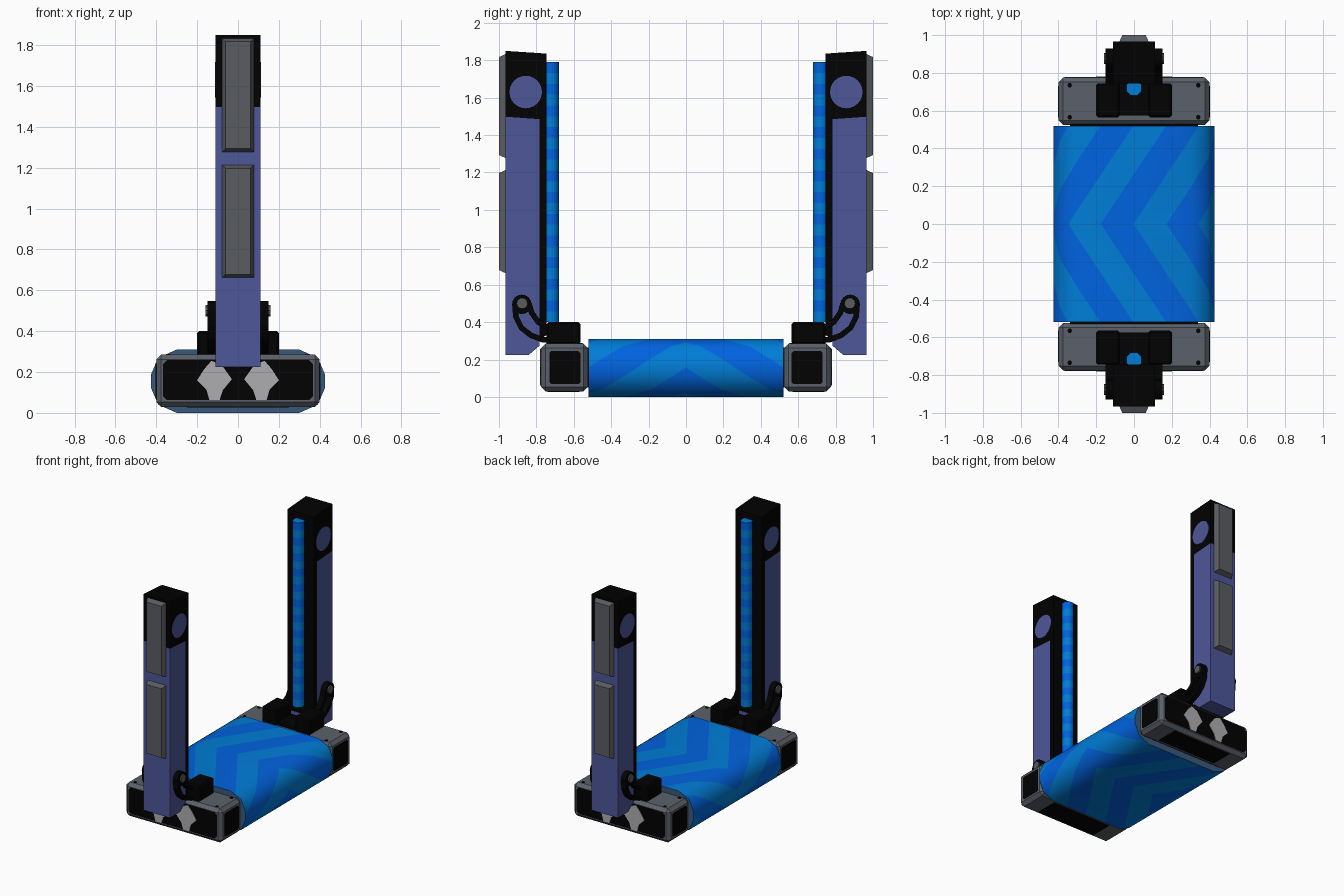
import bpy, bmesh, math
from mathutils import Vector

if "Cube" in bpy.data.objects:
    bpy.data.objects.remove(bpy.data.objects["Cube"])


def material(name, rgb):
    m = bpy.data.materials.new(name)
    m.diffuse_color = (*rgb, 1)
    m.use_nodes = True
    m.node_tree.nodes["Principled BSDF"].inputs["Base Color"].default_value = m.diffuse_color
    return m


LIGHT_BLUE = material("light blue", (0.0, 0.205, 0.68))
DEEP_BLUE = material("deep blue", (0.0, 0.125, 0.74))
RIM_BLUE = material("rim blue", (0.04, 0.10, 0.20))
PURPLE = material("dusty purple", (0.075, 0.095, 0.32))
GREY = material("slate grey", (0.105, 0.12, 0.145))
PANEL_GREY = material("panel grey", (0.10, 0.108, 0.12))
BLACK = material("black", (0.0005, 0.0005, 0.0005))
SILVER = material("silver", (0.42, 0.42, 0.44))


def finish(name, bm, mats, smooth=0):
    bmesh.ops.recalc_face_normals(bm, faces=bm.faces)
    me = bpy.data.meshes.new(name)
    bm.to_mesh(me)
    bm.free()
    for m in mats:
        me.materials.append(m)
    ob = bpy.data.objects.new(name, me)
    bpy.context.collection.objects.link(ob)
    if smooth:
        bpy.ops.object.select_all(action='DESELECT')
        bpy.context.view_layer.objects.active = ob
        ob.select_set(True)
        bpy.ops.object.shade_smooth_by_angle(angle=math.radians(smooth))
    return ob


def prism(name, pts, axis, lo, hi, mat, side=1, bevel=0.0):
    """Extrude a 2D outline along an axis; side=-1 mirrors it in y."""
    bm = bmesh.new()

    def co(a, b, d):
        x, y, z = {"x": (d, a, b), "y": (a, d, b), "z": (a, b, d)}[axis]
        return x, y * side, z
    f0 = [bm.verts.new(co(a, b, lo)) for a, b in pts]
    f1 = [bm.verts.new(co(a, b, hi)) for a, b in pts]
    bm.faces.new(f0)
    bm.faces.new(f1)
    n = len(pts)
    for i in range(n):
        j = (i + 1) % n
        bm.faces.new((f0[i], f0[j], f1[j], f1[i]))
    bmesh.ops.recalc_face_normals(bm, faces=bm.faces)
    if bevel:
        bmesh.ops.bevel(bm, geom=bm.edges[:], offset=bevel, segments=1,
                        affect='EDGES', profile=0.5)
    return finish(name, bm, [mat])


def box(name, x, y, z, mat, side=1, bevel=0.0):
    pts = [(x[0], y[0]), (x[1], y[0]), (x[1], y[1]), (x[0], y[1])]
    return prism(name, pts, "z", z[0], z[1], mat, side, bevel)


def circle(cx, cy, r, n, phase=0.0):
    return [(cx + r * math.cos(2 * math.pi * i / n + phase),
             cy + r * math.sin(2 * math.pi * i / n + phase)) for i in range(n)]


def chamfered(x0, x1, z0, z1, c):
    return [(x0 + c, z0), (x1 - c, z0), (x1, z0 + c), (x1, z1 - c),
            (x1 - c, z1), (x0 + c, z1), (x0, z1 - c), (x0, z0 + c)]


def ribbon(path, w):
    """Outline of constant width around an open path."""
    left, right = [], []
    for i, p in enumerate(path):
        a, b = Vector(path[max(i - 1, 0)]), Vector(path[min(i + 1, len(path) - 1)])
        t = (b - a).normalized()
        n = Vector((-t.y, t.x)) * w / 2
        left.append(tuple(Vector(p) + n))
        right.append(tuple(Vector(p) - n))
    return left + right[::-1]


# Belt: unrolled strip cut along chevron lines, then wrapped round the profile
half = [(0.3, 0.31), (0.39, 0.27), (0.425, 0.19), (0.425, 0.12), (0.39, 0.04), (0.3, 0)]
loop = [(-0.3, 0.31)] + half + [(-x, z) for x, z in half[::-1]]
cum = [0]
for p, q in zip(loop, loop[1:]):
    cum.append(cum[-1] + math.dist(p, q))
P, L = cum[-1], 0.52
W = P / 12
K = 2 * W / L


def wrap(s):
    for i in range(len(cum) - 1):
        if s <= cum[i + 1] + 1e-6:
            t = (s - cum[i]) / (cum[i + 1] - cum[i])
            return [loop[i][k] + t * (loop[i + 1][k] - loop[i][k]) for k in (0, 1)]
    return loop[-1]


bm = bmesh.new()
bm.faces.new([bm.verts.new(v) for v in ((0, 0, 0), (P, 0, 0), (P, L, 0), (0, L, 0))])
cuts = [((c, 0, 0), (1, 0, 0)) for c in cum[1:-1]]
cuts += [((j * W - 0.05, 0, 0), (1, -K, 0)) for j in range(-3, 14)]
for co, no in cuts:
    bmesh.ops.bisect_plane(bm, geom=bm.verts[:] + bm.edges[:] + bm.faces[:],
                           plane_co=co, plane_no=no, dist=1e-5)
for f in bm.faces:
    c = f.calc_center_median()
    f.material_index = math.floor((c.x - K * c.y + 0.05) / W) % 2
dup = bmesh.ops.duplicate(bm, geom=bm.verts[:] + bm.edges[:] + bm.faces[:])["geom"]
for v in dup:
    if isinstance(v, bmesh.types.BMVert):
        v.co.y *= -1
for v in bm.verts:
    x, z = wrap(v.co.x)
    v.co = (x, v.co.y, z)
bmesh.ops.remove_doubles(bm, verts=bm.verts, dist=1e-4)
caps = bmesh.ops.holes_fill(bm, edges=[e for e in bm.edges if e.is_boundary], sides=0)["faces"]
for f in caps:
    f.material_index = 2
finish("striped_belt", bm, [LIGHT_BLUE, DEEP_BLUE, RIM_BLUE], 50)

for side, end in ((-1, "front"), (1, "back")):
    # End housing with its inset panels
    box(f"{end}_hub", (-0.34, 0.34), (0.51, 0.56), (0.05, 0.265), BLACK, side)
    box(f"{end}_housing", (-0.4, 0.4), (0.525, 0.775), (0.03, 0.285), GREY, side, 0.024)
    prism(f"{end}_face_panel", chamfered(-0.368, 0.368, 0.062, 0.258, 0.02), "y",
          0.774, 0.778, BLACK, side)
    for m in (-1, 1):
        patch = [(0.03, 0.165), (0.08, 0.235), (0.13, 0.255), (0.165, 0.215),
                 (0.2, 0.16), (0.155, 0.115), (0.14, 0.062), (0.09, 0.062), (0.075, 0.11)]
        prism(f"{end}_face_patch", [(m * x, z) for x, z in patch], "y",
              0.777, 0.781, SILVER, side)
        prism(f"{end}_side_panel", chamfered(0.565, 0.73, 0.068, 0.245, 0.01), "x",
              m * 0.399, m * 0.403, BLACK, side)
        for y in (0.565, 0.735):
            prism(f"{end}_screw", circle(m * 0.34, y, 0.013, 6), "z", 0.284, 0.288, BLACK, side)
    box(f"{end}_base_panel", (-0.25, 0.25), (0.57, 0.74), (0.026, 0.031), BLACK, side)

    # Bracket with curved hinge arms and bolts
    box(f"{end}_bracket_plate", (-0.19, 0.19), (0.575, 0.745), (0.28, 0.305), BLACK, side)
    for m in (-1, 1):
        x = sorted((m * 0.075, m * 0.2))
        box(f"{end}_bracket_block", x, (0.565, 0.745), (0.28, 0.4), BLACK, side, 0.01)
        outer = [(0.915, 0.5), (0.91, 0.43), (0.88, 0.37), (0.83, 0.33), (0.77, 0.307), (0.68, 0.3)]
        inner = [(0.84, 0.5), (0.825, 0.45), (0.79, 0.40), (0.74, 0.37), (0.68, 0.36)]
        for path in (outer, inner):
            prism(f"{end}_hinge_arm", ribbon(path, 0.03), "x", m * 0.105, m * 0.15, BLACK, side)
        prism(f"{end}_hinge_eye", circle(0.878, 0.495, 0.052, 16), "x",
              m * 0.105, m * 0.15, BLACK, side)
        prism(f"{end}_hinge_bolt", circle(0.876, 0.5, 0.03, 10), "x",
              m * 0.14, m * 0.16, PANEL_GREY, side)

    # Tower body, dark spine and dark cap
    prism(f"{end}_tower_body", [(0.965, 0.225), (0.84, 0.225), (0.782, 0.275),
                                (0.782, 1.485), (0.965, 1.498)], "x", -0.11, 0.11, PURPLE, side)
    prism(f"{end}_tower_spine", [(0.745, 0.33), (0.782, 0.31), (0.782, 1.838), (0.745, 1.835)],
          "x", -0.11, 0.11, BLACK, side)
    prism(f"{end}_tower_cap", [(0.782, 1.485), (0.965, 1.498), (0.965, 1.85), (0.782, 1.838)],
          "x", -0.11, 0.11, BLACK, side)
    for m in (-1, 1):
        prism(f"{end}_cap_disc", circle(0.857, 1.63, 0.087, 24), "x",
              m * 0.109, m * 0.1115, PURPLE, side)

    # Raised grey plates on the outer face
    for z0, z1 in ((0.66, 1.215), (1.275, 1.835)):
        bm = bmesh.new()
        rings = []
        for y, c in ((0.96, 0), (1.0, 0.018)):
            rings.append([bm.verts.new((x, y * side, z)) for x, z in (
                (-0.08 + c, z0 + c), (0.08 - c, z0 + c), (0.08 - c, z1 - c), (-0.08 + c, z1 - c))])
        for r in rings:
            bm.faces.new(r)
        for i in range(4):
            j = (i + 1) % 4
            bm.faces.new((rings[0][i], rings[0][j], rings[1][j], rings[1][i]))
        finish(f"{end}_outer_plate", bm, [PANEL_GREY])

    # Banded light tube on the inner face
    bm = bmesh.new()
    ring = circle(0, 0.72 * side, 0.043, 8, math.pi / 8)
    n = 24
    rows = [[bm.verts.new((x, y, 0.4 + 1.39 * k / n)) for x, y in ring] for k in range(n + 1)]
    for k in range(n):
        for i in range(8):
            j = (i + 1) % 8
            f = bm.faces.new((rows[k][i], rows[k][j], rows[k + 1][j], rows[k + 1][i]))
            f.material_index = k % 2
    bm.faces.new(rows[0])
    bm.faces.new(rows[-1])
    finish(f"{end}_banded_tube", bm, [LIGHT_BLUE, DEEP_BLUE], 50)
